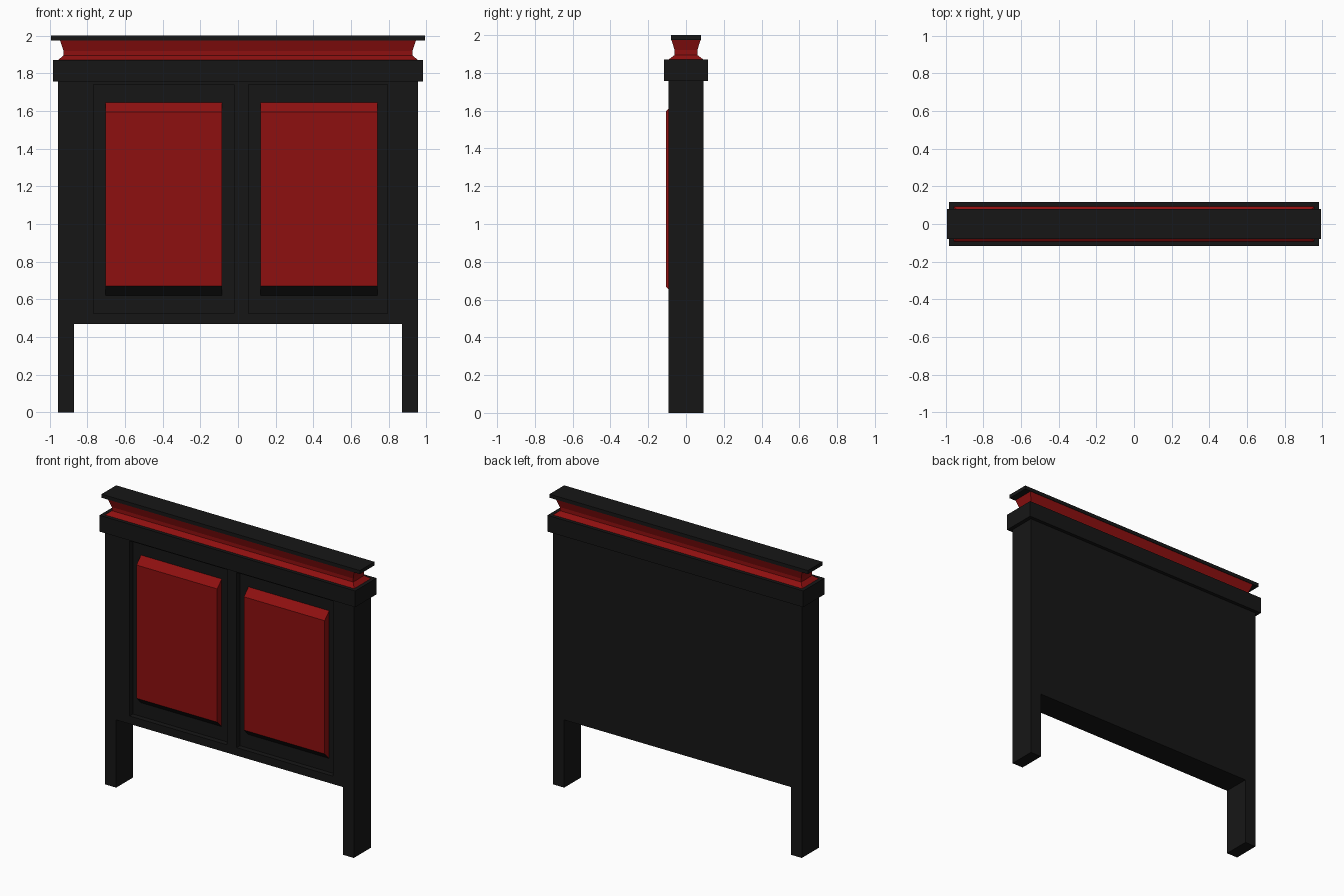
import bpy, bmesh

if "Cube" in bpy.data.objects:
    bpy.data.objects.remove(bpy.data.objects["Cube"])


def material(name, color):
    m = bpy.data.materials.new(name)
    m.diffuse_color = color
    m.use_nodes = True
    m.node_tree.nodes["Principled BSDF"].inputs["Base Color"].default_value = m.diffuse_color
    return m


BLACK = material("black_paint", (0.008, 0.008, 0.008, 1))
RED = material("red_paint", (0.27, 0.005, 0.005, 1))


def finish(name, bm, *mats):
    bmesh.ops.recalc_face_normals(bm, faces=bm.faces)
    mesh = bpy.data.meshes.new(name)
    bm.to_mesh(mesh)
    bm.free()
    for m in mats:
        mesh.materials.append(m)
    ob = bpy.data.objects.new(name, mesh)
    bpy.context.collection.objects.link(ob)
    return ob


def prism(name, outline, y0, y1, mat):
    """Extrude an x-z outline from y0 to y1."""
    bm = bmesh.new()
    face = bm.faces.new([bm.verts.new((x, y0, z)) for x, z in outline])
    ext = bmesh.ops.extrude_face_region(bm, geom=[face])["geom"]
    bmesh.ops.translate(bm, vec=(0, y1 - y0, 0),
                        verts=[v for v in ext if isinstance(v, bmesh.types.BMVert)])
    return finish(name, bm, mat)


def box(name, x0, x1, y0, y1, z0, z1, mat):
    return prism(name, [(x0, z0), (x1, z0), (x1, z1), (x0, z1)], y0, y1, mat)


def stacked(name, rings, mat):
    """Closed solid from rectangular rings given as (half x, half y, z)."""
    bm = bmesh.new()
    loops = [[bm.verts.new((sx * hx, sy * hy, z))
              for sx, sy in ((-1, -1), (1, -1), (1, 1), (-1, 1))] for hx, hy, z in rings]
    for a, b in zip(loops, loops[1:]):
        for i in range(4):
            j = (i + 1) % 4
            bm.faces.new((a[i], a[j], b[j], b[i]))
    bm.faces.new(loops[0])
    bm.faces.new(loops[-1])
    return finish(name, bm, mat)


# Frame with two legs, one outline
W, D, LEG, RAIL, FLOOR = 0.955, 0.093, 0.87, 0.47, -0.057
right = [(LEG, RAIL), (LEG, 0), (W, 0), (W, 1.757)]
frame = prism("frame_and_legs", right + [(-x, z) for x, z in reversed(right)], -D, D, BLACK)

# Recesses cut in the front, each with a raised panel
for side, rx0, rx1, px0, px1 in (("left", -0.767, -0.02, -0.705, -0.085),
                                 ("right", 0.055, 0.795, 0.12, 0.74)):
    cutter = box("recess_cutter", rx0, rx1, -0.2, FLOOR, 0.525, 1.74, BLACK)
    cutter.hide_render = True
    mod = frame.modifiers.new("recess", "BOOLEAN")
    mod.operation, mod.solver, mod.object = "DIFFERENCE", "EXACT", cutter
    bpy.context.view_layer.objects.active = frame
    bpy.ops.object.modifier_apply(modifier=mod.name)
    bpy.data.objects.remove(cutter)

    # Panel: straight sides, sloped top and bottom, black lower slope
    panel = box(side + "_panel", px0, px1, -0.107, FLOOR, 0.62, 1.645, RED)
    for v in panel.data.vertices:
        if v.co.y < -0.1:
            v.co.z += 0.05 if v.co.z < 1 else -0.05
    panel.data.materials.append(BLACK)
    panel.data.update()
    for p in panel.data.polygons:
        if p.normal.z < -0.3:
            p.material_index = 1

# Upper moulding
box("shelf_band", -0.982, 0.982, -0.117, 0.117, 1.757, 1.87, BLACK)
stacked("cornice", [(0.957, 0.093, 1.87), (0.927, 0.06, 1.895),
                    (0.927, 0.06, 1.92), (0.945, 0.077, 1.975)], RED)
box("top_cap", -0.992, 0.992, -0.08, 0.08, 1.975, 2.0, BLACK)
